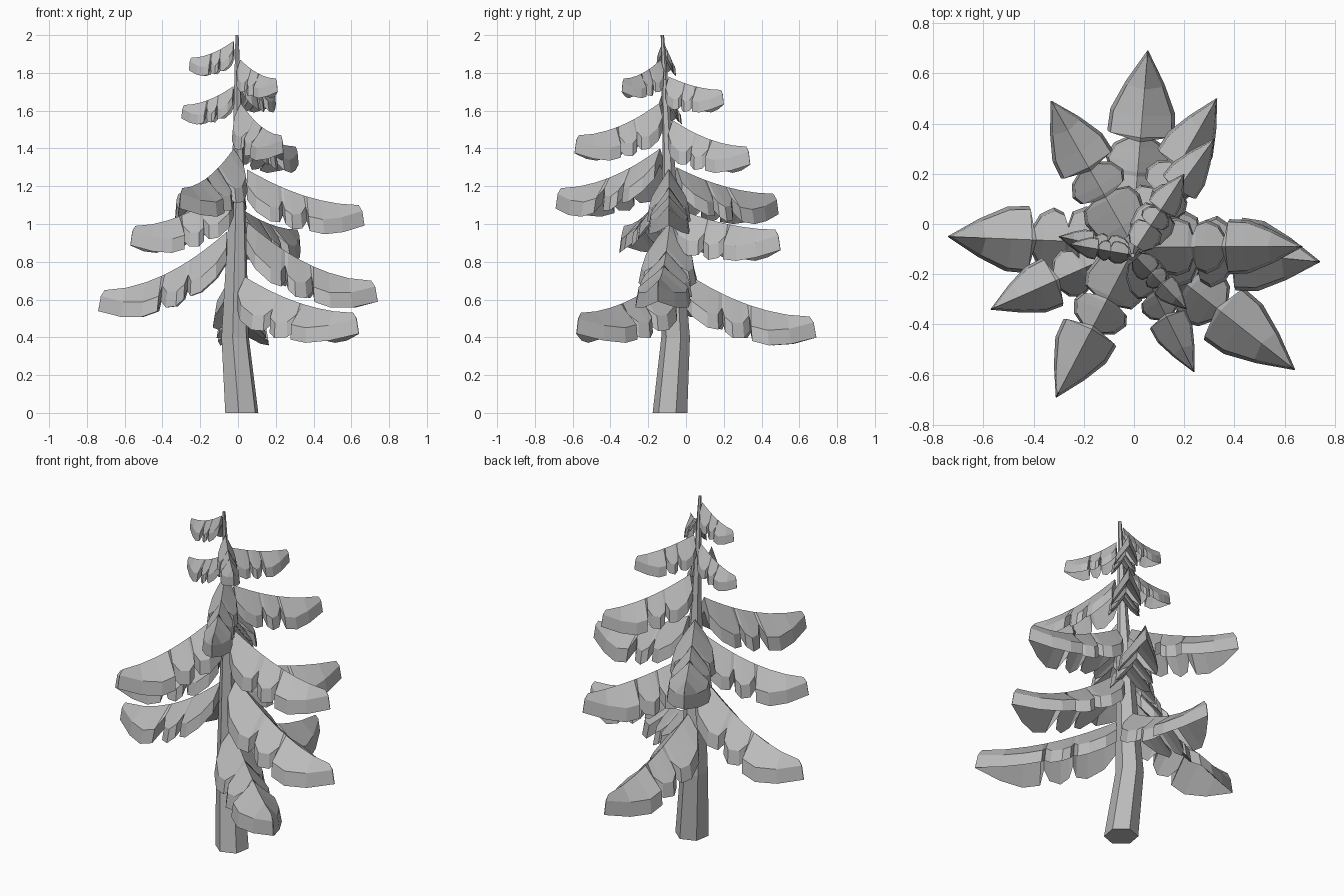
import bpy
import bmesh
from math import cos, sin, pi
from mathutils import Vector

if "Cube" in bpy.data.objects:
    bpy.data.objects.remove(bpy.data.objects["Cube"], do_unlink=True)

grey = bpy.data.materials.new("plain grey")
grey.use_nodes = True
grey.diffuse_color = (0.5, 0.5, 0.5, 1)
grey.node_tree.nodes["Principled BSDF"].inputs["Base Color"].default_value = (0.5, 0.5, 0.5, 1)


def loft(name, rings):
    """Join equal rings of points into a closed, flat-faced solid."""
    bm = bmesh.new()
    loops = [[bm.verts.new(p) for p in ring] for ring in rings]
    n = len(loops[0])
    for a, b in zip(loops, loops[1:]):
        for i in range(n):
            j = (i + 1) % n
            bm.faces.new((a[i], a[j], b[j], b[i]))
    bm.faces.new(loops[0])
    bm.faces.new(loops[-1])
    bmesh.ops.recalc_face_normals(bm, faces=bm.faces)
    mesh = bpy.data.meshes.new(name)
    bm.to_mesh(mesh)
    bm.free()
    mesh.materials.append(grey)
    obj = bpy.data.objects.new(name, mesh)
    bpy.context.collection.objects.link(obj)
    return obj


# Trunk: a bent, tapering hexagon (x, y, z, radius)
trunk = [(0.02, -0.085, 0, 0.093), (-0.015, -0.055, 0.4, 0.077),
         (-0.005, -0.08, 1.0, 0.05), (0.0, -0.095, 1.4, 0.03),
         (-0.005, -0.125, 2.0, 0.009)]
loft("trunk", [[(x + r * cos(k * pi / 3 + 0.35), y + r * sin(k * pi / 3 + 0.35), z)
                for k in range(6)] for x, y, z, r in trunk])


def trunk_at(z):
    for a, b in zip(trunk, trunk[1:]):
        if z <= b[2]:
            f = (z - a[2]) / (b[2] - a[2])
            return Vector(a[:3]).lerp(Vector(b[:3]), f)


# Bough outline: position along the bough, half width
outline = [(0, 0.07), (0.08, 0.12), (0.2, 0.137), (0.28, 0.115), (0.305, 0.06),
           (0.33, 0.11), (0.39, 0.128), (0.47, 0.1),
           (0.51, 0.05), (0.535, 0.13), (0.66, 0.125), (0.82, 0.075), (1, 0.002)]


def bough(name, tip_x, tip_y, root_z, tip_z, width):
    """Drooping folded bough with lobed sides, a thick rim and a hollow underside."""
    root = trunk_at(root_z)
    run = Vector((tip_x - root.x, tip_y - root.y, 0))
    size = run.length / 0.7
    depth = min(1, 0.35 + 0.65 * size)
    side = Vector((-run.y, run.x, 0)).normalized()
    start = root + run.normalized() * 0.05 * size
    run = Vector((tip_x, tip_y, root_z)) - start
    rings = []
    for t, w in outline:
        z = tip_z + (root_z - tip_z) * (1 - t) ** 1.85
        # The inner lobes hang more steeply than the spear-shaped end
        slope = 0.78 if t < 0.5 else 0.6
        eave = (0.03 + slope * w) * depth
        rim = eave + 0.08 * depth
        hollow = rim - 1.1 * w * depth
        w *= size * width

        def point(across, drop, reach):
            p = start + run * t * reach + side * across
            return Vector((p.x, p.y, z - drop))

        rings.append([point(0, 0, 0.95), point(0.9 * w, eave, 0.98),
                      point(w, rim, 1), point(0, hollow, 1),
                      point(-w, rim, 1), point(-0.9 * w, eave, 0.98)])
    return loft(name, rings)


# Boughs: tip x, tip y, root height, tip height, width factor
boughs = {
    "lowest_front_bough": (0.64, -0.58, 0.72, 0.53, 0.85),
    "lowest_back_bough": (0.055, 0.69, 0.75, 0.51, 0.95),
    "low_right_bough": (-0.74, -0.05, 0.96, 0.65, 0.98),
    "low_left_bough": (0.74, -0.15, 1.01, 0.7, 1.05),
    "low_back_bough": (0.33, 0.50, 1.08, 0.97, 0.85),
    "middle_right_bough": (-0.57, -0.34, 1.2, 0.99, 0.9),
    "middle_left_bough": (0.67, -0.09, 1.29, 1.1, 0.88),
    "middle_back_bough": (-0.33, 0.49, 1.3, 1.16, 0.95),
    "middle_front_bough": (-0.31, -0.69, 1.4, 1.19, 0.95),
    "upper_back_bough": (0.32, 0.34, 1.55, 1.41, 0.8),
    "upper_front_bough": (0.24, -0.59, 1.64, 1.47, 0.8),
    "upper_right_bough": (-0.30, -0.05, 1.73, 1.63, 0.9),
    "high_back_bough": (0.2, 0.2, 1.78, 1.71, 0.9),
    "high_front_bough": (0.21, -0.34, 1.87, 1.77, 0.9),
    "top_right_bough": (-0.26, -0.08, 1.97, 1.88, 0.9),
}
for name, spec in boughs.items():
    bough(name, *spec)
